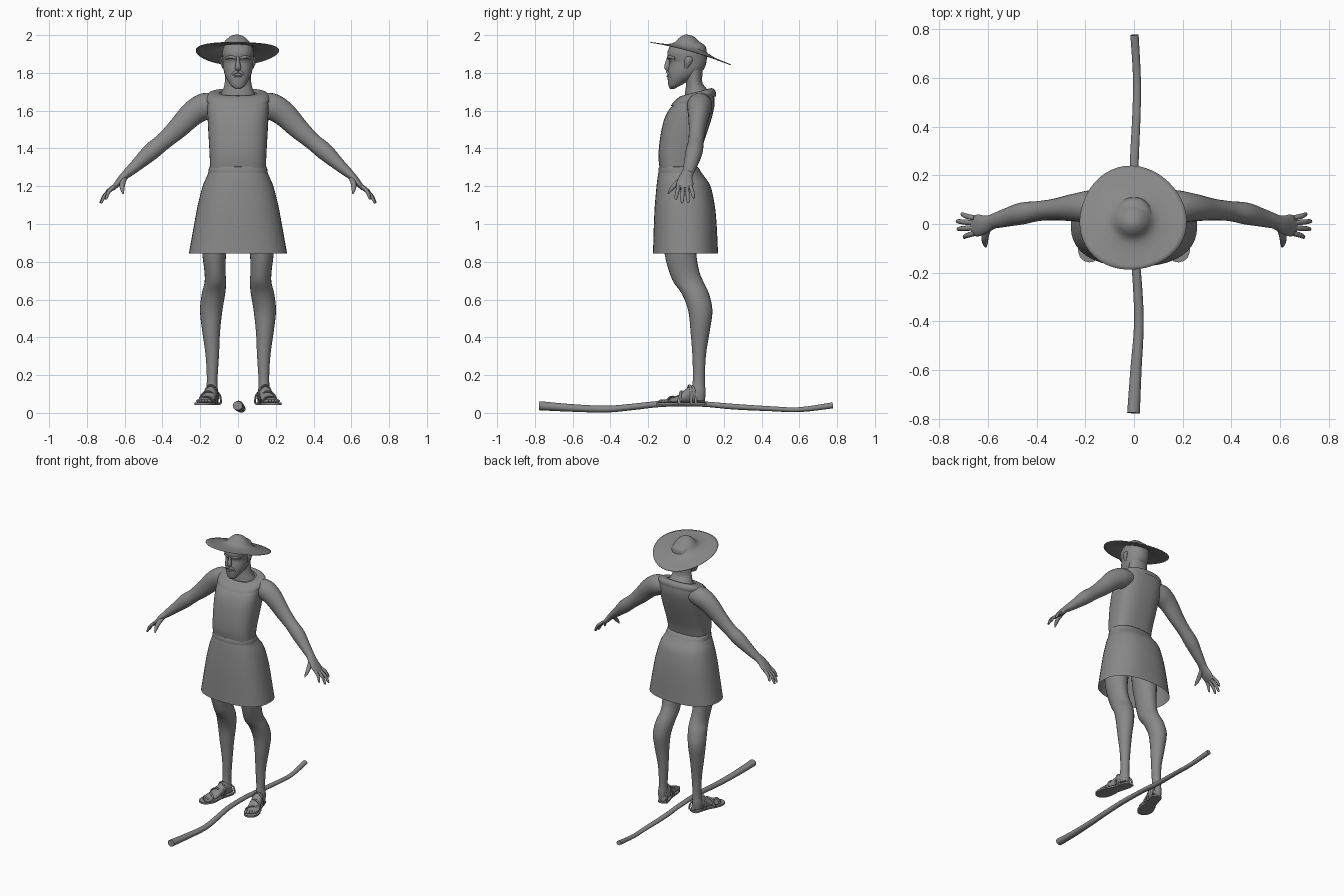
import bpy, math
from mathutils import Vector

grey = bpy.data.materials.new("plain grey")
grey.diffuse_color = (0.25, 0.25, 0.25, 1)


def smooth(rows, k=4):
    """Catmull-Rom interpolation between rows of section parameters."""
    out = []
    for i in range(len(rows) - 1):
        a, b, c, d = rows[max(i - 1, 0)], rows[i], rows[i + 1], rows[min(i + 2, len(rows) - 1)]
        for j in range(k):
            t = j / k
            out.append([q + 0.5 * t * (r - p + t * (2 * p - 5 * q + 4 * r - s + t * (3 * (q - r) + s - p)))
                        for p, q, r, s in zip(a, b, c, d)])
    return out + [list(rows[-1])]


def finish(name, verts, faces, mirror=False, angle=50):
    me = bpy.data.meshes.new(name)
    me.from_pydata(verts, [], faces)
    me.materials.append(grey)
    ob = bpy.data.objects.new(name, me)
    bpy.context.collection.objects.link(ob)
    bpy.ops.object.select_all(action='DESELECT')
    bpy.context.view_layer.objects.active = ob
    ob.select_set(True)
    bpy.ops.object.mode_set(mode='EDIT')
    bpy.ops.mesh.select_all(action='SELECT')
    bpy.ops.mesh.normals_make_consistent(inside=False)
    bpy.ops.object.mode_set(mode='OBJECT')
    bpy.ops.object.shade_smooth_by_angle(angle=math.radians(angle))
    if mirror:
        ob.modifiers.new("mirror", 'MIRROR').use_mirror_merge = False
    return ob


def loft(name, rings, caps=(True, True), **kw):
    n = len(rings[0])
    verts = [v for r in rings for v in r]
    faces = [(i * n + j, i * n + (j + 1) % n, (i + 1) * n + (j + 1) % n, (i + 1) * n + j)
             for i in range(len(rings) - 1) for j in range(n)]
    if caps[0]:
        faces.append(tuple(range(n)))
    if caps[1]:
        faces.append(tuple(range(len(verts) - n, len(verts))))
    return finish(name, verts, faces, **kw)


def unit(n, e):
    """Points of a superellipse with exponent e."""
    for j in range(n):
        c, s = math.cos(math.tau * j / n), math.sin(math.tau * j / n)
        yield math.copysign(abs(c) ** (2 / e), c), math.copysign(abs(s) ** (2 / e), s)


def stack(name, rows, e=2, n=32, k=4, **kw):
    """Level sections: z, centre x, half width, front y, back y, slope."""
    rings = []
    for z, cx, hx, y0, y1, tilt in smooth(rows, k):
        rings.append([(cx + hx * u, (y0 + y1) / 2 + (y1 - y0) / 2 * v, z + tilt * (y1 - y0) / 2 * v)
                      for u, v in unit(n, e)])
    return loft(name, rings, **kw)


def sweep(name, rows, ref=(0, 1, 0), n=16, k=4, **kw):
    """Sections square to a path: x, y, z, radius along ref, other radius."""
    rows = smooth(rows, k)
    pts = [Vector(r[:3]) for r in rows]
    rings = []
    for i, r in enumerate(rows):
        d = (pts[min(i + 1, len(pts) - 1)] - pts[max(i - 1, 0)]).normalized()
        w = d.cross(Vector(ref)).normalized()
        a = w.cross(d)
        rings.append([pts[i] + a * r[3] * u + w * r[4] * v for u, v in unit(n, 2)])
    return loft(name, rings, **kw)


# Clothing
stack("tunic", [(1.295, 0, .148, -.14, .055, 0), (1.36, 0, .15, -.146, .07, 0), (1.45, 0, .155, -.138, .1, 0),
                (1.54, 0, .16, -.12, .13, 0), (1.61, 0, .162, -.095, .15, .1), (1.655, 0, .16, -.065, .15, .2),
                (1.685, 0, .145, -.035, .14, .25), (1.69, 0, .1, -.01, .12, .25)], e=2.7, n=40)
stack("collar", [(1.65, 0, .165, -.082, .158, .22), (1.672, 0, .168, -.066, .158, .24),
                 (1.693, 0, .15, -.04, .145, .26), (1.698, 0, .105, -.02, .125, .26),
                 (1.685, 0, .098, -.015, .12, .26)], e=2.4, n=40, caps=(False, False))
stack("waistband", [(1.265, 0, .158, -.146, .085, 0), (1.285, 0, .156, -.146, .075, 0),
                    (1.303, 0, .15, -.142, .06, 0), (1.304, 0, .135, -.12, .04, 0)], e=2.4, k=2)
stack("skirt", [(.845, 0, .26, -.175, .17, 0), (.9, 0, .25, -.173, .167, 0), (1.0, 0, .232, -.17, .162, 0),
                (1.1, 0, .213, -.165, .152, 0), (1.2, 0, .187, -.156, .13, 0), (1.25, 0, .166, -.15, .098, 0),
                (1.275, 0, .155, -.145, .08, 0)], e=2.4, n=40, caps=(False, False))

# Head
stack("neck", [(1.62, 0, .1, -.03, .13, 0), (1.68, 0, .092, -.01, .122, .2), (1.71, 0, .08, -.005, .105, .2),
               (1.75, 0, .07, 0, .086, .1), (1.83, 0, .066, -.01, .09, 0)])
stack("head", [(1.715, 0, .012, -.084, -.064, 0), (1.73, 0, .035, -.092, -.035, 0), (1.755, 0, .052, -.096, .01, 0),
               (1.785, 0, .068, -.097, .06, 0), (1.82, 0, .077, -.094, .095, 0), (1.855, 0, .08, -.086, .108, 0),
               (1.88, 0, .083, -.095, .11, 0), (1.91, 0, .084, -.098, .11, 0), (1.945, 0, .072, -.08, .1, 0),
               (1.97, 0, .04, -.04, .06, 0)], e=2.2)
sweep("nose", [(0, -.09, 1.885, .008, .01), (0, -.095, 1.86, .01, .013), (0, -.1, 1.83, .016, .016),
               (0, -.094, 1.815, .012, .008)], ref=(1, 0, 0), n=10)
sweep("brow", [(.01, -.092, 1.878, .007, .007), (.04, -.086, 1.884, .009, .009), (.066, -.058, 1.877, .005, .006)],
      n=8, mirror=True)
sweep("moustache", [(0, -.1, 1.806, .006, .007), (.02, -.094, 1.8, .007, .008), (.04, -.08, 1.778, .004, .004)],
      n=8, mirror=True)
sweep("lower_lip", [(-.022, -.09, 1.783, .004, .004), (0, -.098, 1.782, .006, .005), (.022, -.09, 1.783, .004, .004)], n=8)
sweep("ear", [(.076, .012, 1.885, .012, .006), (.087, .014, 1.872, .021, .009), (.085, .008, 1.85, .017, .008),
              (.077, 0, 1.825, .008, .005)], n=10, mirror=True)

# Hat: turned dome and brim, tipped back
hat_rings = []
for r, h in smooth([(.002, .089), (.03, .083), (.058, .061), (.08, .034), (.105, .017), (.15, .006), (.22, 0)], 3):
    ring = []
    for j in range(48):
        a = math.tau * j / 48
        rr = r * (1 + .025 * math.cos(3 * a + 1) * (r / .22) ** 2)
        x, y = rr * math.cos(a), .97 * rr * math.sin(a)
        wave = .006 * math.cos(2 * a) * (r / .22) ** 2
        ring.append((x - .006, y + .022, 1.911 + h - .28 * y + wave))
    hat_rings.append(ring)
hat = loft("hat", hat_rings, caps=(True, False))
solid = hat.modifiers.new("thickness", 'SOLIDIFY')
solid.thickness, solid.offset = .004, -1

# Arms and hands
sweep("arm", [(.1, .075, 1.635, .055, .05), (.17, .072, 1.625, .067, .07), (.24, .068, 1.585, .058, .066),
              (.32, .06, 1.505, .045, .055), (.395, .053, 1.437, .041, .045), (.46, .043, 1.383, .045, .046),
              (.53, .025, 1.318, .037, .034), (.59, .008, 1.265, .029, .024)], n=24, mirror=True)
sweep("palm", [(.58, .01, 1.275, .029, .024), (.612, -.002, 1.244, .037, .02), (.64, -.006, 1.212, .045, .016),
               (.664, -.006, 1.186, .04, .011)], n=20, mirror=True)
fingers = [(.654, -.038, 1.2, .702, -.055, 1.13), (.662, -.016, 1.19, .728, -.021, 1.11),
           (.662, .005, 1.19, .732, .012, 1.112), (.655, .024, 1.2, .712, .042, 1.137)]
for i, f in enumerate(fingers):
    a, b = Vector(f[:3]), Vector(f[3:])
    bend = Vector((.007, 0, .005))
    sweep(f"finger_{i + 1}", [(*a, .011, .011), (*(a.lerp(b, .5) + bend), .0105, .0095), (*a.lerp(b, .9), .008, .007),
                              (*b, .002, .002)], n=10, k=3, mirror=True)
sweep("thumb", [(.6, -.015, 1.245, .014, .014), (.612, -.052, 1.213, .015, .014), (.612, -.08, 1.182, .011, .01),
                (.608, -.095, 1.16, .003, .003)], ref=(1, 0, 0), n=10, k=3, mirror=True)

# Legs
stack("leg", [(1.1, .115, .085, -.13, .06, 0), (.95, .122, .076, -.125, .055, 0), (.84, .126, .063, -.113, .055, 0),
              (.75, .122, .056, -.09, .07, 0), (.69, .12, .057, -.065, .094, 0), (.63, .13, .062, -.022, .122, 0),
              (.54, .142, .059, .012, .14, 0), (.43, .142, .047, .024, .125, 0), (.3, .136, .035, .034, .105, 0),
              (.17, .137, .028, .036, .1, 0), (.11, .139, .033, .025, .104, 0), (.065, .139, .03, .03, .1, 0)],
      n=24, mirror=True)

# Feet and sandals: laid out from heel to toe, turned outward
turn = math.radians(16)


def placed(u, t, z):
    c, s = math.cos(turn), math.sin(turn)
    return (.122 + u * c + t * s, .1 + u * s - t * c, z)


foot = smooth([(.004, .018, .08), (.025, .03, .12), (.065, .034, .145), (.1, .036, .128), (.14, .041, .098),
               (.19, .045, .074), (.215, .038, .066), (.222, .025, .06)])
loft("foot", [[placed(hw * u, t, .052 + (top - .052) * (v + 1) / 2) for u, v in unit(20, 2.3)]
              for t, hw, top in foot], mirror=True)
outline = smooth([(-.005, .015), (.01, .033), (.05, .036), (.11, .037), (.18, .052), (.225, .048), (.255, .03), (.265, .01)])
loft("sandal_sole", [[placed(s * hw, t, z) for s, z in ((-1, .042), (1, .042), (1, .054), (-1, .054))]
                     for t, hw in outline], mirror=True, angle=30)
for i in range(5):
    u, reach = -.034 + .017 * i, .246 - .0018 * i * i
    sweep(f"toe_{i + 1}", [(*placed(u, .205, .061), .011, .01), (*placed(u, reach - .012, .062), .01, .009),
                           (*placed(u, reach, .059), .003, .003)], ref=(1, 0, 0), n=10, k=3, mirror=True)
straps = [(.03, .034, .118, .03), (.085, .038, .146, .0), (.13, .042, .114, .02), (.175, .047, .086, -.02)]
for i, (t, hw, top, lean) in enumerate(straps):
    rows = []
    for j in range(9):
        a = math.pi * j / 8
        rows.append((*placed(hw * math.cos(a), t + lean * math.cos(a), .05 + (top - .05) * math.sin(a) ** .8), .007, .005))
    sweep(f"sandal_strap_{i + 1}", rows, n=8, k=2, mirror=True)

# Walking stick lying on the ground
sweep("stick", [(-.002, -.777, .038, .026, .024), (.008, -.6, .026, .023, .02), (.02, -.42, .02, .02, .018),
                (.016, -.28, .032, .019, .017), (.005, -.12, .048, .018, .016), (0, .08, .047, .018, .014),
                (.001, .25, .033, .018, .015), (.01, .45, .022, .017, .013), (.012, .6, .017, .016, .013),
                (.002, .777, .04, .017, .016)], ref=(1, 0, 0), n=16)
